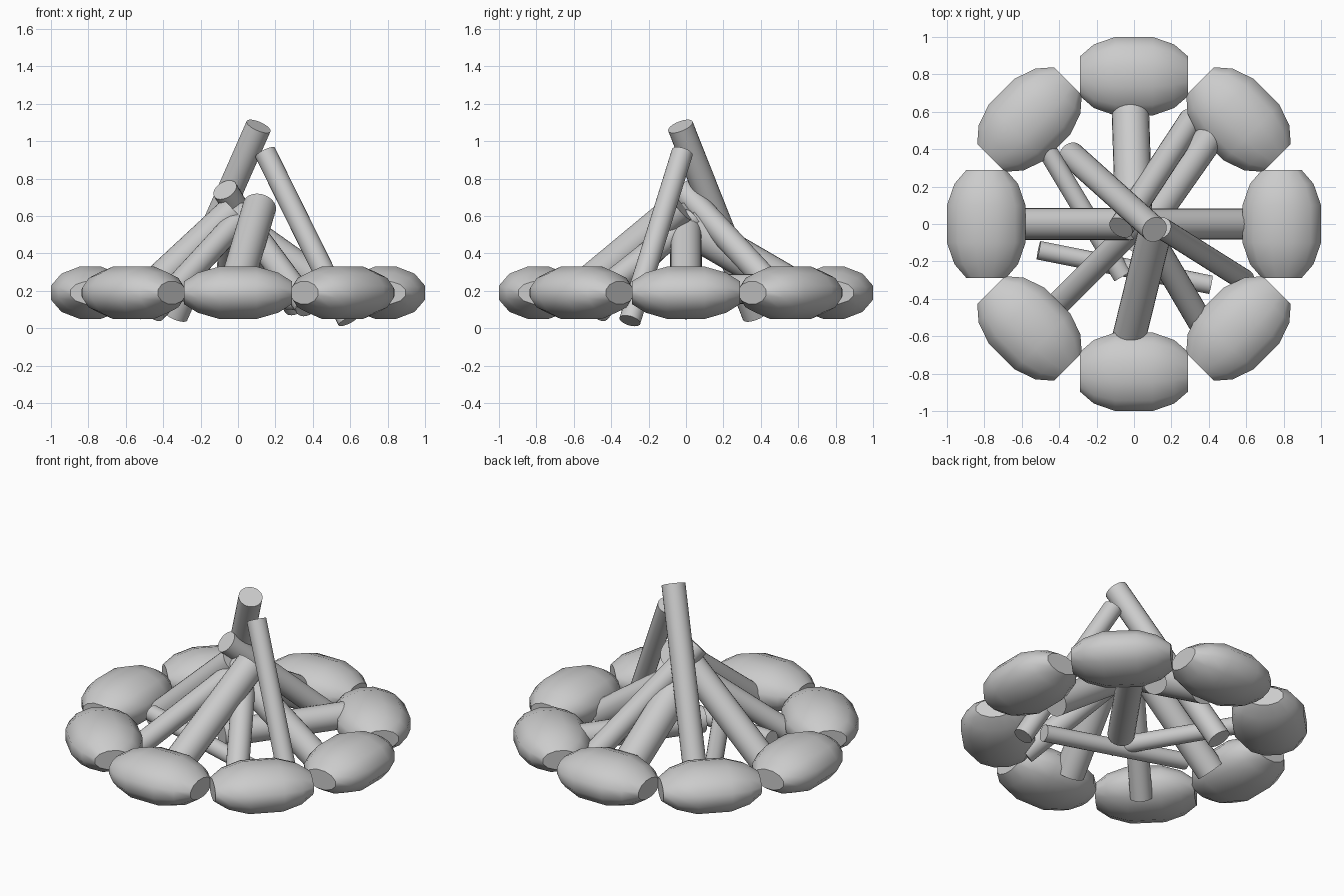
import bpy, bmesh, math
from mathutils import Vector, Matrix

if "Cube" in bpy.data.objects:
    bpy.data.objects.remove(bpy.data.objects["Cube"])


def finish(bm, name, angle):
    bmesh.ops.recalc_face_normals(bm, faces=bm.faces)
    mesh = bpy.data.meshes.new(name)
    bm.to_mesh(mesh)
    bm.free()
    ob = bpy.data.objects.new(name, mesh)
    bpy.context.collection.objects.link(ob)
    bpy.ops.object.select_all(action='DESELECT')
    ob.select_set(True)
    bpy.context.view_layer.objects.active = ob
    bpy.ops.object.shade_smooth_by_angle(angle=math.radians(angle))
    return ob


def log(name, a, b, r):
    a, b = Vector(a), Vector(b)
    d = b - a
    bm = bmesh.new()
    bmesh.ops.create_cone(bm, cap_ends=True, segments=24, radius1=r, radius2=r,
                          depth=d.length)
    rot = d.to_track_quat('Z', 'Y').to_matrix().to_4x4()
    bmesh.ops.transform(bm, matrix=Matrix.Translation((a + b) / 2) @ rot, verts=bm.verts)
    finish(bm, name, 40)


def stone(name, angle):
    # rounded pebble lofted along its length: station, half width, half height
    half = [(0.29, 0.105, 0.06), (0.215, 0.17, 0.107), (0.1, 0.21, 0.14)]
    stations = [(-x, w, h) for x, w, h in half] + half[::-1]
    n = 12
    k = 1 / math.cos(math.pi / n)
    bm = bmesh.new()
    rings = []
    for x, w, h in stations:
        rings.append([bm.verts.new((x, k * w * math.cos((i + .5) * 2 * math.pi / n),
                                    k * h * math.sin((i + .5) * 2 * math.pi / n)))
                      for i in range(n)])
    for p, q in zip(rings, rings[1:]):
        for i in range(n):
            j = (i + 1) % n
            bm.faces.new((p[i], p[j], q[j], q[i]))
    bm.faces.new(rings[0])
    bm.faces.new(rings[-1])
    m = (Matrix.Rotation(angle, 4, 'Z') @ Matrix.Translation((0, 0.79, 0.19)))
    bmesh.ops.transform(bm, matrix=m, verts=bm.verts)
    finish(bm, name, 45)


# ring of stones
for i in range(8):
    stone(f"stone_{i + 1}", i * math.pi / 4)

# leaning logs, foot to tip
log("tall_log", (-0.335, 0.37, 0.07), (0.11, -0.03, 1.08), 0.07)
log("slim_tall_log", (0.59, -0.30, 0.04), (0.145, -0.02, 0.94), 0.058)
log("front_log", (-0.03, -0.62, 0.16), (0.115, -0.03, 0.65), 0.09)
log("back_right_log", (0.31, 0.56, 0.12), (-0.07, -0.02, 0.74), 0.068)
log("right_log", (0.60, 0.0, 0.13), (-0.02, 0.0, 0.57), 0.083)
log("left_log", (-0.58, 0.0, 0.11), (-0.02, 0.0, 0.63), 0.085)
log("front_left_log", (-0.45, -0.47, 0.09), (0.04, 0.02, 0.62), 0.065)
log("front_right_log", (0.37, -0.55, 0.12), (0.03, 0.03, 0.58), 0.068)
log("back_log", (-0.02, 0.62, 0.19), (0.0, 0.0, 0.55), 0.10)

# low lying logs
log("low_log", (0.43, 0.5, 0.21), (-0.02, -0.14, 0.21), 0.08)
log("low_stick", (-0.51, -0.14, 0.21), (0.41, -0.325, 0.14), 0.05)
log("low_left_stick", (-0.48, 0.42, 0.2), (-0.06, -0.28, 0.2), 0.052)
